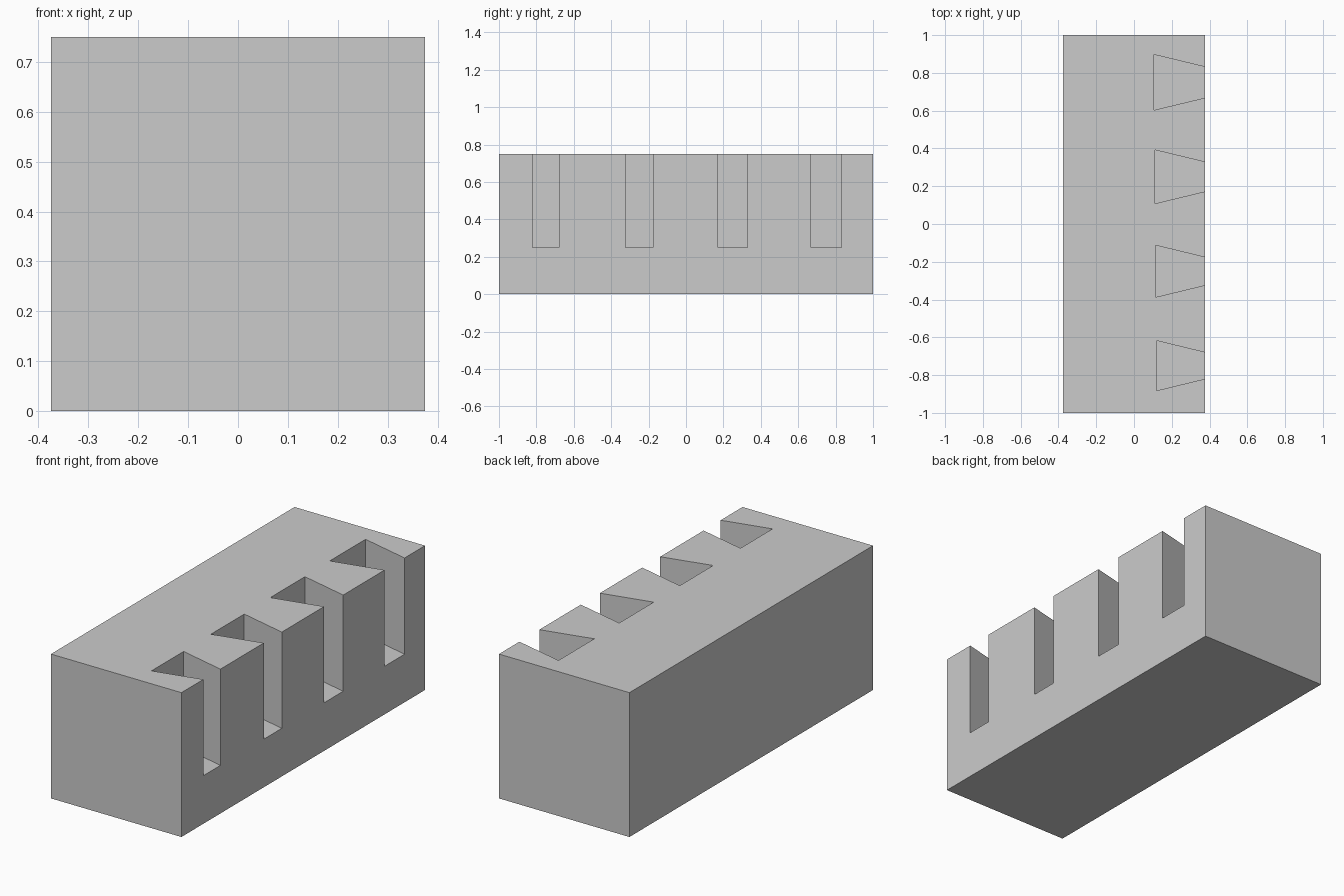
import bpy
import bmesh

cube = bpy.data.objects.get("Cube")
if cube:
    bpy.data.objects.remove(cube, do_unlink=True)

HALF_X, HALF_Y, HEIGHT, SLOT_FLOOR = 0.375, 1.0, 0.75, 0.25

grey = bpy.data.materials.new("plain grey")
grey.use_nodes = True
colour = (0.6, 0.6, 0.6, 1)
grey.diffuse_color = colour
grey.node_tree.nodes["Principled BSDF"].inputs["Base Color"].default_value = colour


def prism(name, outline, bottom, top):
    """Extrude a flat outline from bottom to top."""
    bm = bmesh.new()
    face = bm.faces.new([bm.verts.new((x, y, bottom)) for x, y in outline])
    moved = bmesh.ops.extrude_face_region(bm, geom=[face])["geom"]
    verts = [v for v in moved if isinstance(v, bmesh.types.BMVert)]
    bmesh.ops.translate(bm, verts=verts, vec=(0, 0, top - bottom))
    bmesh.ops.recalc_face_normals(bm, faces=bm.faces)
    mesh = bpy.data.meshes.new(name)
    bm.to_mesh(mesh)
    bm.free()
    mesh.materials.append(grey)
    obj = bpy.data.objects.new(name, mesh)
    bpy.context.collection.objects.link(obj)
    return obj


# Solid block
block = prism("dovetail_block",
              [(-HALF_X, -HALF_Y), (HALF_X, -HALF_Y), (HALF_X, HALF_Y), (-HALF_X, HALF_Y)],
              0, HEIGHT)

# Dovetail sockets, each a little larger than the one before
for i in range(4):
    y = -0.75 + 0.5 * i
    back_x = 0.12 - 0.005 * i
    mouth = 0.07 + 0.004 * i
    back = 0.132 + 0.005 * i
    # Carry the taper past the block so the cut is clean
    end_x = HALF_X + 0.05
    end = mouth - (back - mouth) * 0.05 / (HALF_X - back_x)
    cutter = prism(f"socket_cutter_{i + 1}",
                   [(back_x, y - back), (end_x, y - end), (end_x, y + end), (back_x, y + back)],
                   SLOT_FLOOR, HEIGHT + 0.1)
    cutter.hide_render = True
    cutter.hide_set(True)
    cut = block.modifiers.new(f"socket_{i + 1}", "BOOLEAN")
    cut.operation = "DIFFERENCE"
    cut.solver = "EXACT"
    cut.object = cutter
